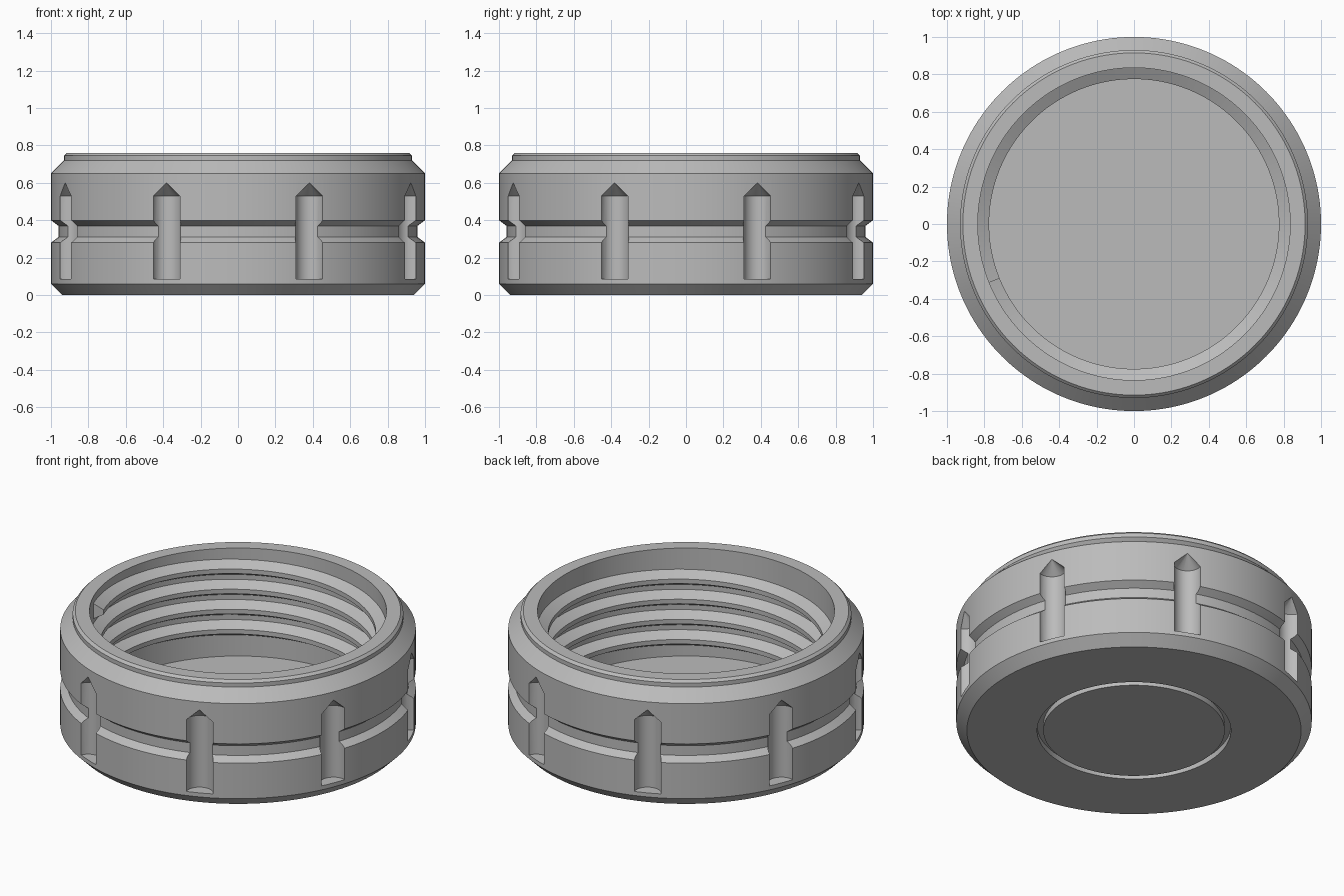
import bpy, bmesh, math
from mathutils import Matrix, Vector

old = bpy.data.objects.get("Cube")
if old:
    bpy.data.objects.remove(old, do_unlink=True)

grey = bpy.data.materials.new("plain grey")
grey.use_nodes = True
colour = (0.5, 0.5, 0.5, 1)
grey.diffuse_color = colour
grey.node_tree.nodes["Principled BSDF"].inputs["Base Color"].default_value = colour


def make_object(name, bm):
    bmesh.ops.recalc_face_normals(bm, faces=bm.faces)
    mesh = bpy.data.meshes.new(name)
    bm.to_mesh(mesh)
    bm.free()
    mesh.materials.append(grey)
    obj = bpy.data.objects.new(name, mesh)
    bpy.context.collection.objects.link(obj)
    return obj


def smooth(obj):
    bpy.ops.object.select_all(action="DESELECT")
    obj.select_set(True)
    bpy.context.view_layer.objects.active = obj
    bpy.ops.object.shade_smooth_by_angle(angle=math.radians(25))


def lathe(name, profile, steps=160):
    bm = bmesh.new()
    verts = [bm.verts.new((r, 0, z)) for r, z in profile]
    edges = [bm.edges.new(pair) for pair in zip(verts, verts[1:])]
    bmesh.ops.spin(bm, geom=verts + edges, cent=(0, 0, 0), axis=(0, 0, 1),
                   angle=math.tau, steps=steps, use_duplicate=False)
    bmesh.ops.remove_doubles(bm, verts=bm.verts, dist=0.0005)
    return make_object(name, bm)


# Cap body: underside ring groove, waist groove, chamfered lip and inner cup
body = lathe("cap_body", [
    (0, 0), (0.51, 0), (0.51, 0.035), (0.545, 0.035), (0.545, 0),
    (0.94, 0), (1, 0.06), (1, 0.28), (0.96, 0.31), (0.96, 0.37), (1, 0.40),
    (1, 0.65), (0.93, 0.72), (0.93, 0.745), (0.915, 0.76),
    (0.835, 0.76), (0.835, 0.09), (0, 0.09)])

# Grip slots: eight round cutters with pointed tops
bm = bmesh.new()
radius, low, shoulder, tip = 0.077, 0.085, 0.53, 0.60
for k in range(8):
    angle = math.radians(22.5 + 45 * k)
    centre = Vector((math.cos(angle), math.sin(angle), 0))
    for r1, r2, z1, z2 in ((radius, radius, low, shoulder), (radius, 0, shoulder, tip)):
        bmesh.ops.create_cone(
            bm, cap_ends=True, segments=32, radius1=r1, radius2=r2, depth=z2 - z1,
            matrix=Matrix.Translation(centre + Vector((0, 0, (z1 + z2) / 2))))
bmesh.ops.remove_doubles(bm, verts=bm.verts, dist=0.0005)
shared = [f for f in bm.faces if len(f.verts) == 32 and abs(f.calc_center_median().z - shoulder) < 0.01]
bmesh.ops.delete(bm, geom=shared, context="FACES_ONLY")
cutter = make_object("grip_slot_cutter", bm)
cutter.hide_render = True

cut = body.modifiers.new("grip slots", "BOOLEAN")
cut.operation = "DIFFERENCE"
cut.solver = "EXACT"
cut.object = cutter
bpy.ops.object.select_all(action="DESELECT")
body.select_set(True)
bpy.context.view_layer.objects.active = body
bpy.ops.object.modifier_apply(modifier=cut.name)
bpy.data.objects.remove(cutter, do_unlink=True)
smooth(body)

# Inner screw thread: a trapezoid swept along a right-handed helix
turns, pitch, per_turn = 4, 0.125, 120
start_angle, start_z = math.radians(202), 0.17
section = [(0.84, -0.05), (0.775, -0.014), (0.775, 0.014), (0.84, 0.05)]
bm = bmesh.new()
rings = []
for i in range(turns * per_turn + 1):
    t = i / per_turn
    a = start_angle + math.tau * t
    rings.append([bm.verts.new((r * math.cos(a), r * math.sin(a), start_z + pitch * t + dz))
                  for r, dz in section])
for a, b in zip(rings, rings[1:]):
    for j in range(4):
        k = (j + 1) % 4
        bm.faces.new((a[j], a[k], b[k], b[j]))
bm.faces.new(rings[0])
bm.faces.new(rings[-1])
smooth(make_object("screw_thread", bm))
